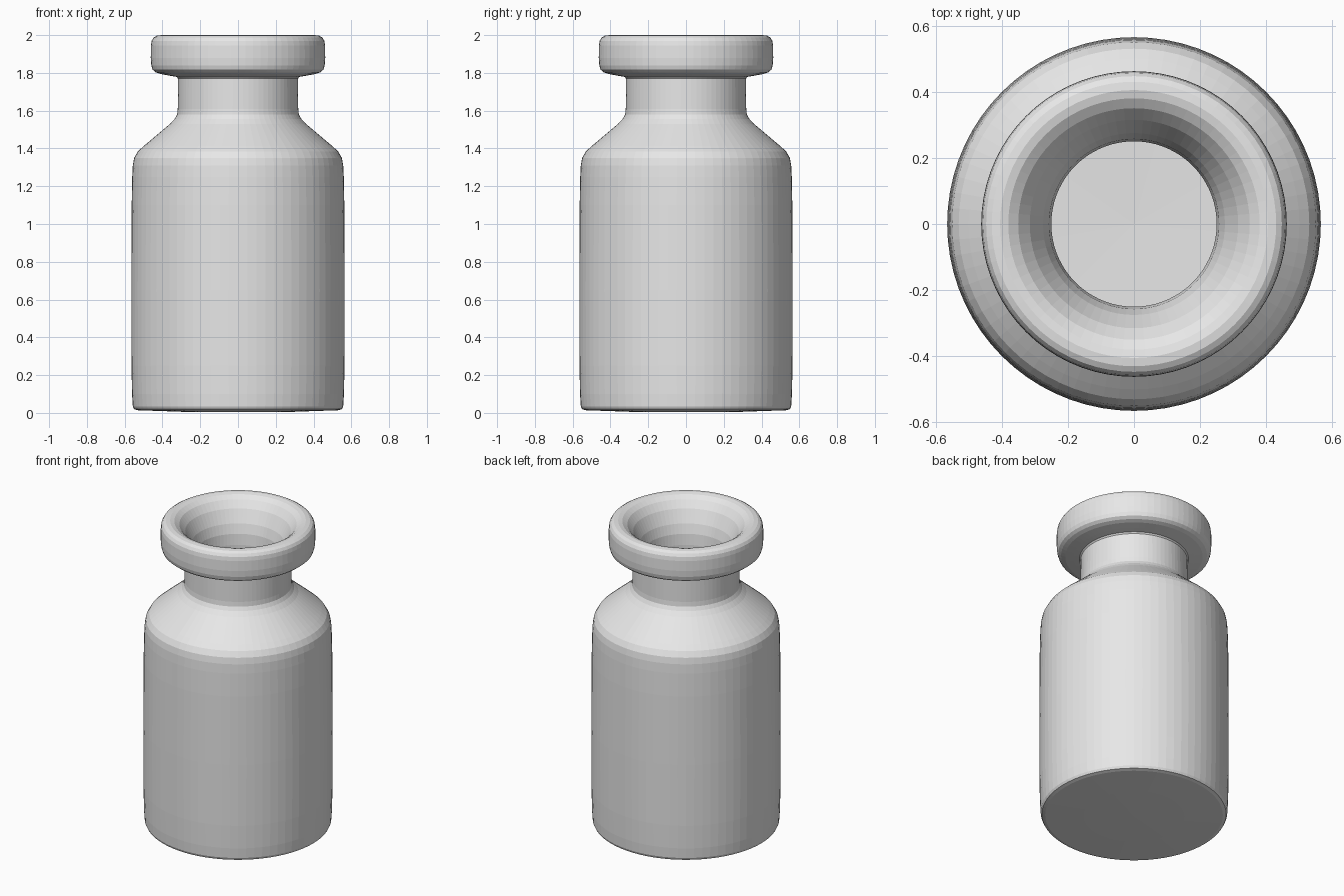
import bpy
import bmesh
import math
from mathutils import Vector

cube = bpy.data.objects.get("Cube")
if cube:
    bpy.data.objects.remove(cube, do_unlink=True)

SEGMENTS = 72

# Material
grey = bpy.data.materials.new("light grey")
grey.use_nodes = True
colour = (0.8, 0.8, 0.8, 1)
grey.diffuse_color = colour
grey.node_tree.nodes["Principled BSDF"].inputs["Base Color"].default_value = colour

# Half section as (radius, height), from the base centre round to the inner floor
base = [(0, 0.004), (0.3, 0.006), (0.53, 0.014), (0.55, 0.02), (0.557, 0.035)]
body = [(0.561, 0.1), (0.564, 0.25), (0.565, 0.65), (0.563, 1.1), (0.56, 1.25),
        (0.557, 1.31)]
shoulder = [(0.55, 1.35), (0.53, 1.385), (0.5, 1.412), (0.36, 1.53),
            (0.335, 1.557), (0.322, 1.58)]
neck = [(0.319, 1.61), (0.318, 1.77)]
rim = [(0.325, 1.779), (0.36, 1.785), (0.41, 1.794), (0.435, 1.803),
       (0.452, 1.817), (0.459, 1.84), (0.462, 1.88), (0.461, 1.945),
       (0.457, 1.97), (0.447, 1.987), (0.43, 1.997), (0.405, 2.0)]
mouth = [(0.38, 1.994), (0.35, 1.974), (0.315, 1.93), (0.275, 1.85),
         (0.257, 1.79), (0.25, 1.72), (0.25, 1.58)]
cavity = [(0.28, 1.52), (0.46, 1.37), (0.495, 1.32), (0.5, 1.25),
          (0.5, 0.1), (0.48, 0.07), (0, 0.06)]
profile = base + body + shoulder + neck + rim + mouth + cavity

# Vial turned around the vertical axis
bm = bmesh.new()
verts = [bm.verts.new((r, 0, z)) for r, z in profile]
edges = [bm.edges.new(pair) for pair in zip(verts, verts[1:])]
bmesh.ops.spin(bm, geom=verts + edges, cent=Vector(), axis=Vector((0, 0, 1)),
               angle=math.tau, steps=SEGMENTS)
bmesh.ops.remove_doubles(bm, verts=bm.verts[:], dist=0.0005)
bmesh.ops.recalc_face_normals(bm, faces=bm.faces[:])

mesh = bpy.data.meshes.new("glass_vial")
bm.to_mesh(mesh)
bm.free()
mesh.materials.append(grey)
vial = bpy.data.objects.new("glass_vial", mesh)
bpy.context.collection.objects.link(vial)
